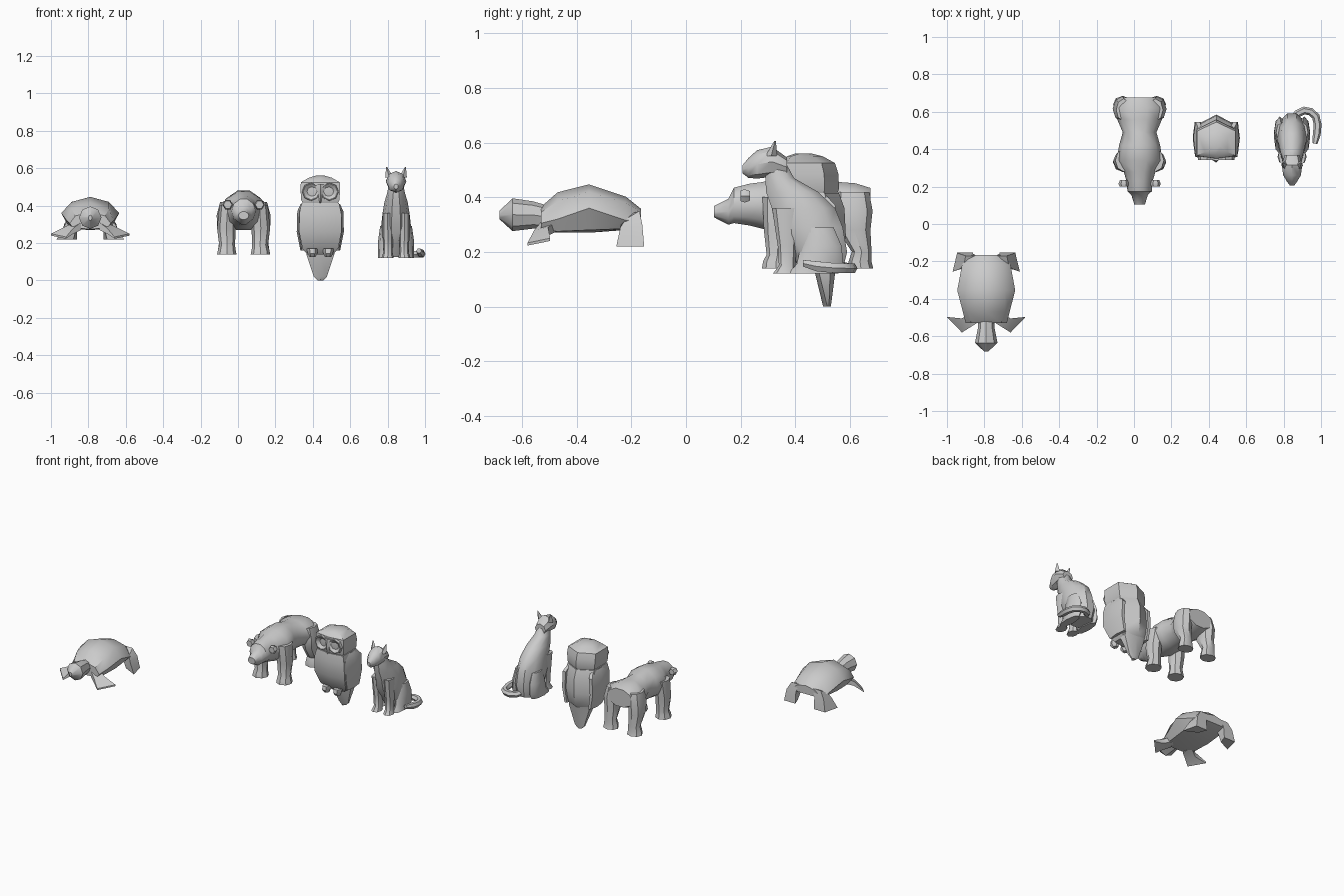
import bpy, bmesh
from math import sin, cos, pi, radians
from mathutils import Vector


def skin(name, rings, x0=0.0, side=1):
    """Bridge closed rings of points into a capped body."""
    bm = bmesh.new()
    vs = [[bm.verts.new((x0 + side * p[0], p[1], p[2])) for p in r] for r in rings]
    n = len(vs[0])
    for a, b in zip(vs, vs[1:]):
        for i in range(n):
            j = (i + 1) % n
            bm.faces.new((a[i], a[j], b[j], b[i]))
    bm.faces.new(vs[0])
    bm.faces.new(vs[-1])
    bmesh.ops.remove_doubles(bm, verts=bm.verts, dist=1e-5)
    bmesh.ops.recalc_face_normals(bm, faces=bm.faces)
    me = bpy.data.meshes.new(name)
    bm.to_mesh(me)
    bm.free()
    ob = bpy.data.objects.new(name, me)
    bpy.context.collection.objects.link(ob)
    return ob


def oval(x, y, z, rx, rv, upright, n):
    """Oval ring; upright rings stand across y, others lie flat."""
    out = []
    for i in range(n):
        a = 2 * pi * i / n
        u, v = rx * cos(a), rv * sin(a)
        out.append((x + u, y, z + v) if upright else (x + u, y + v, z))
    return out


def along_y(name, rows, x0, n=8):
    # rows: y, z, half width, half height
    return skin(name, [oval(0, y, z, w, h, True, n) for y, z, w, h in rows], x0)


def upward(name, rows, x0, n=8, pair=False):
    # rows: x, y, z, half width, half depth
    rings = [oval(x, y, z, w, d, False, n) for x, y, z, w, d in rows]
    if not pair:
        return skin(name, rings, x0)
    for s, tag in ((-1, "_left"), (1, "_right")):
        skin(name + tag, rings, x0, s)


def pair(name, rings, x0):
    for s, tag in ((-1, "_left"), (1, "_right")):
        skin(name + tag, rings, x0, s)


# Turtle: shell from mirrored cross-sections
T = -0.79
sections = [
    (-.53, [(0, .275), (.09, .28), (.11, .305), (.08, .345), (0, .365)]),
    (-.47, [(0, .27), (.10, .275), (.125, .32), (.10, .385), (0, .418)]),
    (-.355, [(0, .27), (.11, .28), (.155, .36), (.10, .42), (0, .447)]),
    (-.22, [(0, .28), (.10, .285), (.13, .315), (.09, .38), (0, .402)]),
    (-.165, [(0, .30), (.08, .30), (.10, .32), (.06, .345), (0, .358)]),
]
skin("turtle_shell", [[(x, y, z) for x, z in h] + [(-x, y, z) for x, z in h[-2:0:-1]]
                      for y, h in sections], T)
along_y("turtle_head", [(-.683, .335, .01, .015), (-.635, .336, .06, .06),
                        (-.56, .335, .045, .05), (-.49, .325, .04, .04)], T)


def blade(p, q, t):
    return [(p[0], p[1], p[2] + t), (q[0], q[1], q[2] + t),
            (q[0], q[1], q[2] - t), (p[0], p[1], p[2] - t)]


pair("turtle_flipper", [blade((.06, -.46, .30), (.05, -.53, .29), .02),
                        blade((.13, -.505, .275), (.09, -.555, .265), .015),
                        blade((.21, -.497, .245), (.13, -.58, .228), .005)], T)
pair("turtle_hind_leg", [[(.05, -.23, .33), (.12, -.22, .32), (.11, -.17, .35), (.05, -.17, .35)],
                         [(.07, -.22, .29), (.14, -.24, .29), (.14, -.16, .30), (.07, -.16, .30)],
                         [(.09, -.21, .22), (.18, -.255, .22), (.155, -.153, .22), (.07, -.153, .22)]], T)

# Bear
B = 0.03
along_y("bear_body", [(.103, .347, .028, .022), (.155, .347, .044, .05), (.175, .37, .065, .068),
                      (.23, .373, .07, .08), (.28, .37, .085, .09), (.34, .37, .122, .105),
                      (.42, .38, .11, .105), (.49, .37, .09, .095), (.56, .37, .12, .09),
                      (.62, .375, .135, .08), (.675, .375, .095, .062)], B, 10)
upward("bear_front_leg", [(.085, .34, .40, .045, .06), (.092, .335, .28, .05, .05),
                          (.088, .335, .19, .042, .04), (.09, .33, .165, .047, .048),
                          (.09, .33, .14, .052, .052)], B, 8, True)
upward("bear_hind_leg", [(.085, .61, .42, .04, .06), (.092, .615, .35, .052, .068),
                         (.092, .615, .28, .05, .06), (.09, .643, .2, .042, .036),
                         (.09, .637, .165, .047, .042), (.09, .64, .14, .052, .045)], B, 8, True)
pair("bear_ear", [oval(.085, y, .405, r, r, True, 6)
                  for y, r in ((.20, .022), (.215, .028), (.235, .02))], B)

# Owl: six-sided rings with a flattened front
O = 0.44


def hexring(z, w, yf, yb):
    k = (yb - yf) * .25
    return [(0, yf, z), (w, yf + .015, z), (w, yb - k, z),
            (0, yb, z), (-w, yb - k, z), (-w, yf + .015, z)]


def owl_part(name, rows):
    return skin(name, [hexring(*r) for r in rows], O)


owl_part("owl_body", [(.14, .07, .41, .54), (.17, .095, .385, .57), (.26, .113, .347, .585),
                      (.36, .112, .343, .58), (.415, .10, .35, .56)])
owl_part("owl_head", [(.405, .09, .36, .55), (.43, .102, .35, .56), (.485, .106, .348, .558),
                      (.525, .104, .35, .545), (.55, .06, .37, .50), (.56, .025, .40, .46)])
owl_part("owl_tail", [(.18, .075, .46, .56), (.14, .075, .468, .548), (.02, .035, .497, .533),
                      (0, .015, .502, .53)])
upward("owl_wing", [(.085, .45, .41, .02, .07), (.10, .46, .37, .023, .10),
                    (.105, .46, .26, .021, .10), (.09, .48, .16, .016, .075)], O, 6, True)
upward("owl_foot", [(.042, .40, .17, .03, .04), (.042, .39, .145, .026, .035),
                    (.042, .395, .125, .016, .022)], O, 6, True)
pair("owl_eye_disc", [oval(.049, y, .475, r, r, True, 8)
                      for y, r in ((.37, .05), (.342, .048), (.342, .043), (.36, .02))], O)
upward("owl_beak", [(0, .348, .515, .03, .01), (0, .342, .475, .014, .014),
                    (0, .345, .415, .004, .008)], O, 4)

# Cat
C = 0.845
upward("cat_body", [(0, .50, .125, .065, .075), (0, .485, .2, .085, .11), (0, .45, .29, .08, .13),
                    (0, .43, .36, .072, .122), (0, .388, .42, .062, .10),
                    (0, .343, .47, .047, .055), (0, .325, .53, .035, .04)], C, 10)
along_y("cat_head", [(.206, .502, .012, .014), (.228, .507, .028, .036), (.26, .52, .047, .052),
                     (.315, .53, .055, .055), (.37, .51, .04, .035)], C)
upward("cat_ear", [(.036, .312, .55, .022, .022), (.05, .326, .606, .003, .003)], C, 4, True)
upward("cat_front_leg", [(.045, .365, .36, .028, .05), (.044, .37, .22, .027, .034),
                         (.043, .37, .15, .025, .03), (.045, .36, .12, .033, .042)], C, 8, True)
upward("cat_hind_leg", [(.06, .49, .29, .025, .05), (.062, .495, .22, .033, .075),
                        (.065, .49, .155, .032, .085), (.066, .465, .12, .031, .092)], C, 8, True)

# Cat tail: swept ring along a curling path
path = [Vector(p) for p in ((.85, .55, .15), (.875, .59, .14), (.91, .607, .14), (.945, .60, .14),
                            (.972, .575, .14), (.982, .53, .142), (.977, .48, .147), (.967, .43, .158))]
rings = []
for i, p in enumerate(path):
    d = path[min(i + 1, len(path) - 1)] - path[max(i - 1, 0)]
    s = Vector((d.y, -d.x, 0)).normalized()
    r = .021 if i < 7 else .014
    rings.append([tuple(p + s * r * cos(radians(a)) + Vector((0, 0, r * sin(radians(a)))))
                  for a in range(0, 360, 60)])
skin("cat_tail", rings)

# Soft shading with crisp creases
bpy.ops.object.select_all(action='SELECT')
bpy.context.view_layer.objects.active = bpy.data.objects["cat_body"]
bpy.ops.object.shade_smooth_by_angle(angle=radians(40))
